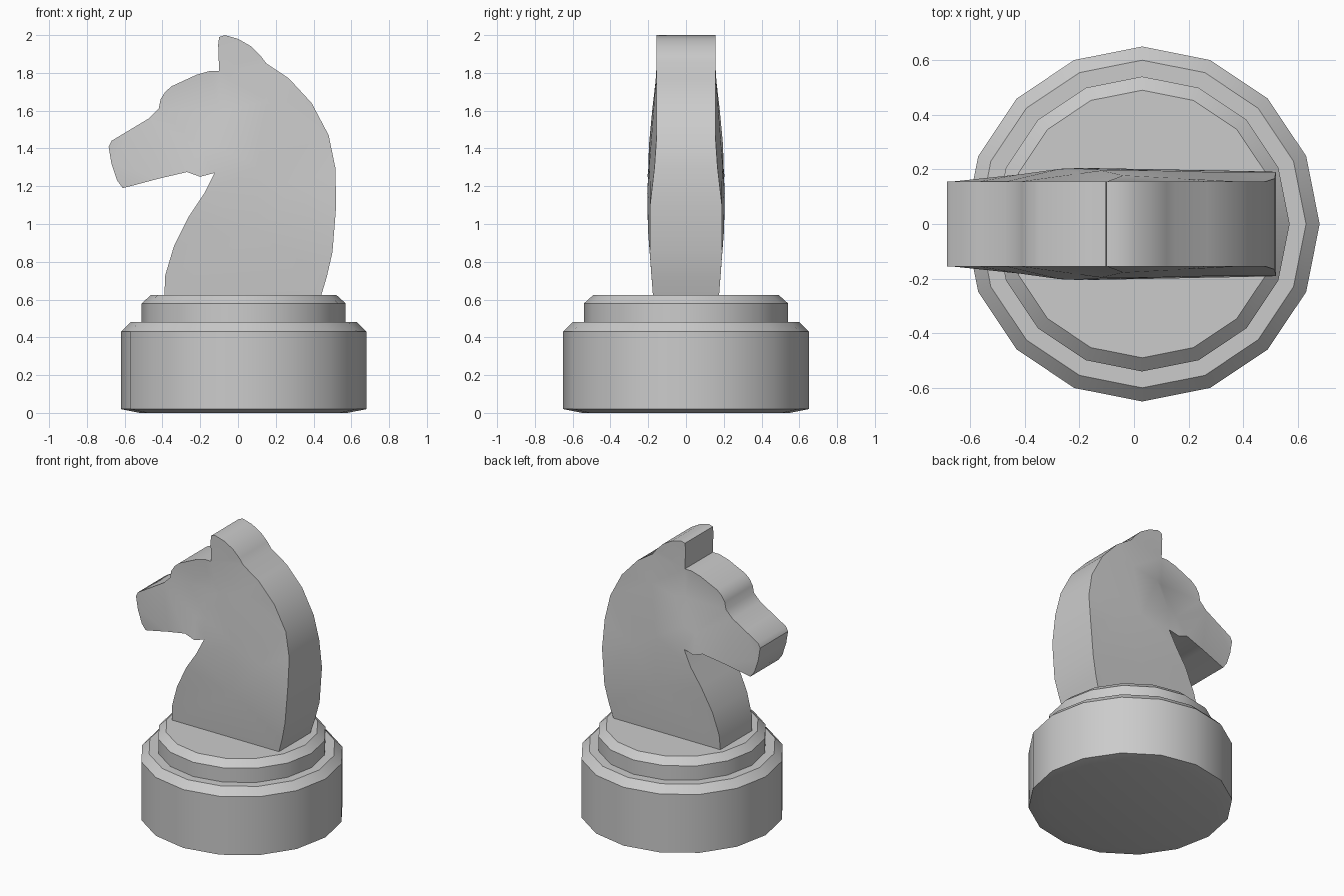
import bpy
import bmesh
import math
from mathutils import Vector
from mathutils.geometry import delaunay_2d_cdt

AXIS_X = 0.03
SIDES = 16
THIN = 0.155

if "Cube" in bpy.data.objects:
    bpy.data.objects.remove(bpy.data.objects["Cube"], do_unlink=True)

grey = bpy.data.materials.new("plain_grey")
grey.use_nodes = True
colour = (0.6, 0.6, 0.6, 1)
grey.diffuse_color = colour
grey.node_tree.nodes["Principled BSDF"].inputs["Base Color"].default_value = colour


def finish(name, bm, angle):
    """Turn a bmesh into a shaded, coloured object."""
    bmesh.ops.recalc_face_normals(bm, faces=bm.faces[:])
    mesh = bpy.data.meshes.new(name)
    bm.to_mesh(mesh)
    bm.free()
    mesh.materials.append(grey)
    obj = bpy.data.objects.new(name, mesh)
    bpy.context.collection.objects.link(obj)
    bpy.ops.object.select_all(action="DESELECT")
    obj.select_set(True)
    bpy.context.view_layer.objects.active = obj
    bpy.ops.object.shade_smooth_by_angle(angle=math.radians(angle))
    return obj


def turned(name, profile):
    """Revolve a radius and height profile into a closed disc."""
    bm = bmesh.new()
    rings = []
    for radius, z in profile:
        ring = []
        for i in range(SIDES):
            turn = math.tau * i / SIDES
            ring.append(bm.verts.new((AXIS_X + radius * math.cos(turn),
                                      radius * math.sin(turn), z)))
        rings.append(ring)
    for low, high in zip(rings, rings[1:]):
        for i in range(SIDES):
            j = (i + 1) % SIDES
            bm.faces.new((low[i], low[j], high[j], high[i]))
    bm.faces.new(rings[0])
    bm.faces.new(rings[-1])
    return finish(name, bm, 30)


def ramp(value, stops):
    """Piecewise linear interpolation between sorted stops."""
    for (a, wa), (b, wb) in zip(stops, stops[1:]):
        if value <= b:
            t = max(0, (value - a) / (b - a))
            return wa + (wb - wa) * t
    return stops[-1][1]


# Stepped base
turned("base_lower", [(0.55, 0), (0.65, 0.02), (0.65, 0.43), (0.6, 0.48)])
turned("base_upper", [(0.54, 0.47), (0.54, 0.58), (0.49, 0.625)])

# Side outline of the horse, one run per region
chest = [(-.39, .62), (-.385, .73), (-.34, .88), (-.26, 1.04), (-.18, 1.16),
         (-.125, 1.27)]
jaw = [(-.2, 1.25), (-.27, 1.275), (-.42, 1.24), (-.57, 1.2), (-.61, 1.19)]
face = [(-.64, 1.23), (-.67, 1.32), (-.685, 1.41), (-.67, 1.44), (-.57, 1.5),
        (-.47, 1.56), (-.42, 1.61), (-.41, 1.66), (-.385, 1.7), (-.35, 1.73),
        (-.22, 1.79), (-.15, 1.81), (-.1, 1.81)]
ear = [(-.105, 1.95), (-.1, 1.99), (-.07, 2), (0, 1.98), (.07, 1.94),
       (.12, 1.89), (.15, 1.85)]
mane = [(.27, 1.77), (.39, 1.64), (.48, 1.47), (.515, 1.3), (.52, 1.1),
        (.5, .85), (.47, .72), (.44, .62)]

# Half thickness for each region
chest_width = [(.62, .175), (1, .2), (1.1, .208), (1.27, .2)]
jaw_width = [(-.61, THIN), (-.25, .205), (-.13, .2)]
mane_width = [(.62, .175), (.85, .192), (1.1, .19), (1.4, THIN)]
points = [(x, z, ramp(z, chest_width)) for x, z in chest]
points += [(x, z, ramp(x, jaw_width)) for x, z in jaw]
points += [(x, z, THIN) for x, z in face + ear]
points += [(x, z, ramp(z, mane_width)) for x, z in mane]
count = len(points)

# Fold behind the cheek and fullness of the neck
points += [(-.1, 1.61, .15), (-.04, 1.61, .178), (-.2, 1.4, .185),
           (-.12, 1.42, .196), (.1, 1.3, .195), (.15, 1.65, .168),
           (.1, .95, .2), (.3, 1.2, .19)]
flat = [Vector((x, z)) for x, z, w in points]
rim = [(i, (i + 1) % count) for i in range(count)]
cells = delaunay_2d_cdt(flat, rim, [list(range(count))], 1, 1e-5)
verts2d, faces2d, origins = cells[0], cells[2], cells[3]

bm = bmesh.new()
sides = []
for sign in (-1, 1):
    side = {}
    for co, origin in zip(verts2d, origins):
        x, z, width = points[origin[0]]
        side[origin[0]] = bm.verts.new((x, sign * width, z))
    for tri in faces2d:
        bm.faces.new([side[origins[i][0]] for i in tri])
    sides.append(side)
for i, j in rim:
    bm.faces.new((sides[0][i], sides[0][j], sides[1][j], sides[1][i]))
finish("horse_head", bm, 35)
